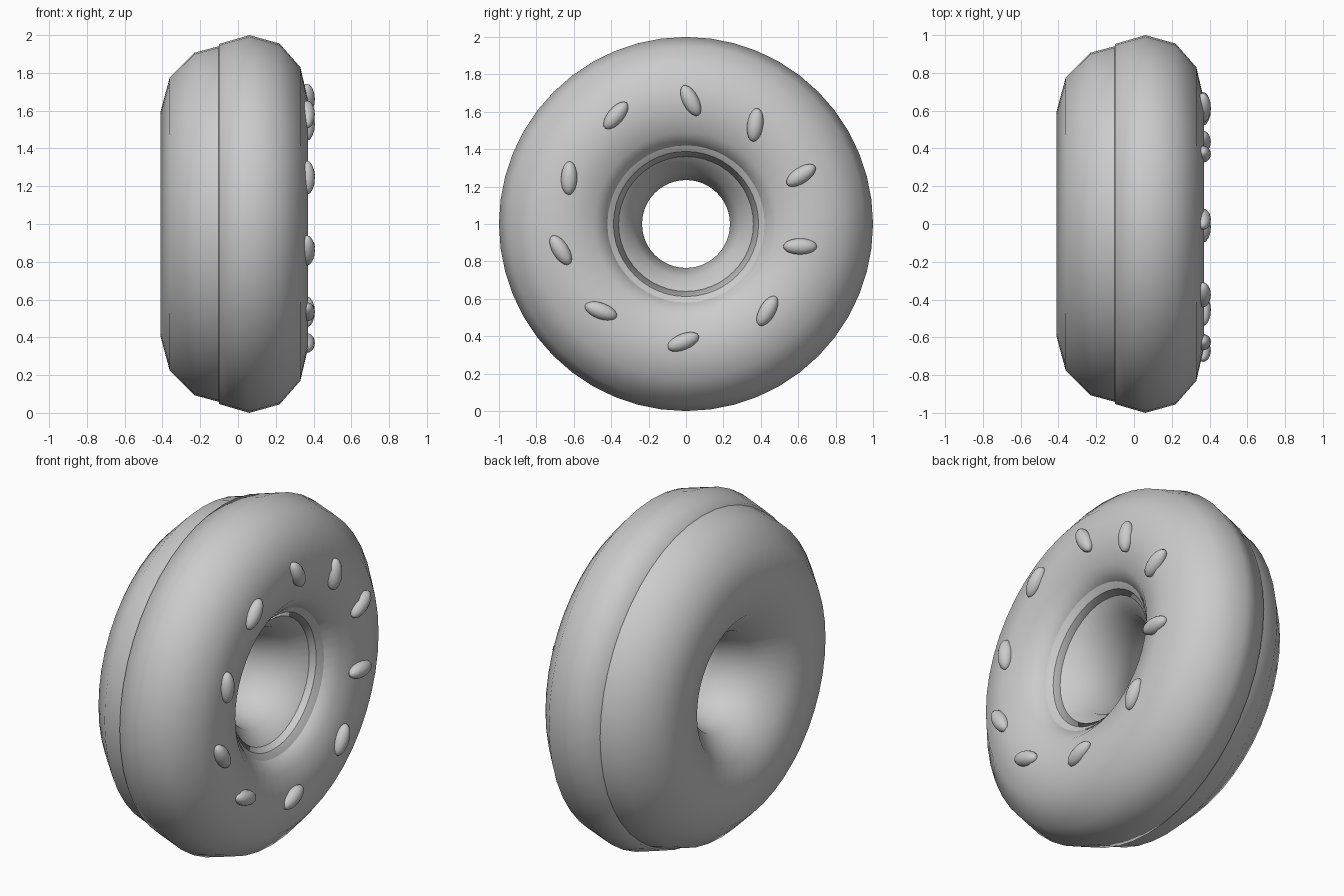
import bpy, bmesh
from math import sin, cos, pi, radians

if "Cube" in bpy.data.objects:
    bpy.data.objects.remove(bpy.data.objects["Cube"])

mat = bpy.data.materials.new("plain grey")
mat.diffuse_color = (0.6, 0.6, 0.6, 1)
mat.use_nodes = True
mat.node_tree.nodes["Principled BSDF"].inputs["Base Color"].default_value = mat.diffuse_color
SEG = 48


def finish(name, bm):
    bmesh.ops.recalc_face_normals(bm, faces=bm.faces[:])
    me = bpy.data.meshes.new(name)
    bm.to_mesh(me)
    bm.free()
    me.materials.append(mat)
    for p in me.polygons:
        p.use_smooth = True
    ob = bpy.data.objects.new(name, me)
    bpy.context.collection.objects.link(ob)
    return ob


def ring(name, profile):
    """Spin a closed (x, radius) profile about the x axis through z = 1."""
    bm = bmesh.new()
    loops = []
    for i in range(SEG):
        a = 2 * pi * i / SEG
        loops.append([bm.verts.new((x, r * sin(a), 1 + r * cos(a))) for x, r in profile])
    n = len(profile)
    for i in range(SEG):
        p, q = loops[i], loops[(i + 1) % SEG]
        for j in range(n):
            k = (j + 1) % n
            bm.faces.new((p[j], p[k], q[k], q[j]))
    return finish(name, bm)


# dough: twelve-sided torus cross-section
ring("dough", [(-0.05 + 0.36 * cos(k * pi / 6), 0.595 + 0.36 * sin(k * pi / 6))
               for k in range(12)])

# icing: cap over the +x side, its edges tucked into the dough
ring("icing", [(-0.11, 0.90), (-0.10, 0.953), (0.06, 1.0), (0.22, 0.955), (0.33, 0.83),
               (0.37, 0.66), (0.325, 0.49), (0.21, 0.36), (0.17, 0.40), (0.10, 0.60)])

# sprinkles: y, z, tilt in degrees
sprinkles = [(0.025, 1.66, -63), (-0.375, 1.58, 50), (0.37, 1.53, 82), (0.615, 1.26, 33),
             (0.61, 0.88, 0), (0.435, 0.535, 60), (-0.015, 0.37, 22), (-0.455, 0.535, -20),
             (-0.67, 0.86, -58), (-0.625, 1.245, 88)]
for i, (y, z, tilt) in enumerate(sprinkles):
    bm = bmesh.new()
    bmesh.ops.create_uvsphere(bm, u_segments=16, v_segments=10, radius=1)
    ob = finish(f"sprinkle_{i + 1}", bm)
    ob.scale = (0.042, 0.09, 0.043)
    ob.rotation_euler = (radians(tilt), 0, 0)
    ob.location = (0.365, y, z)
